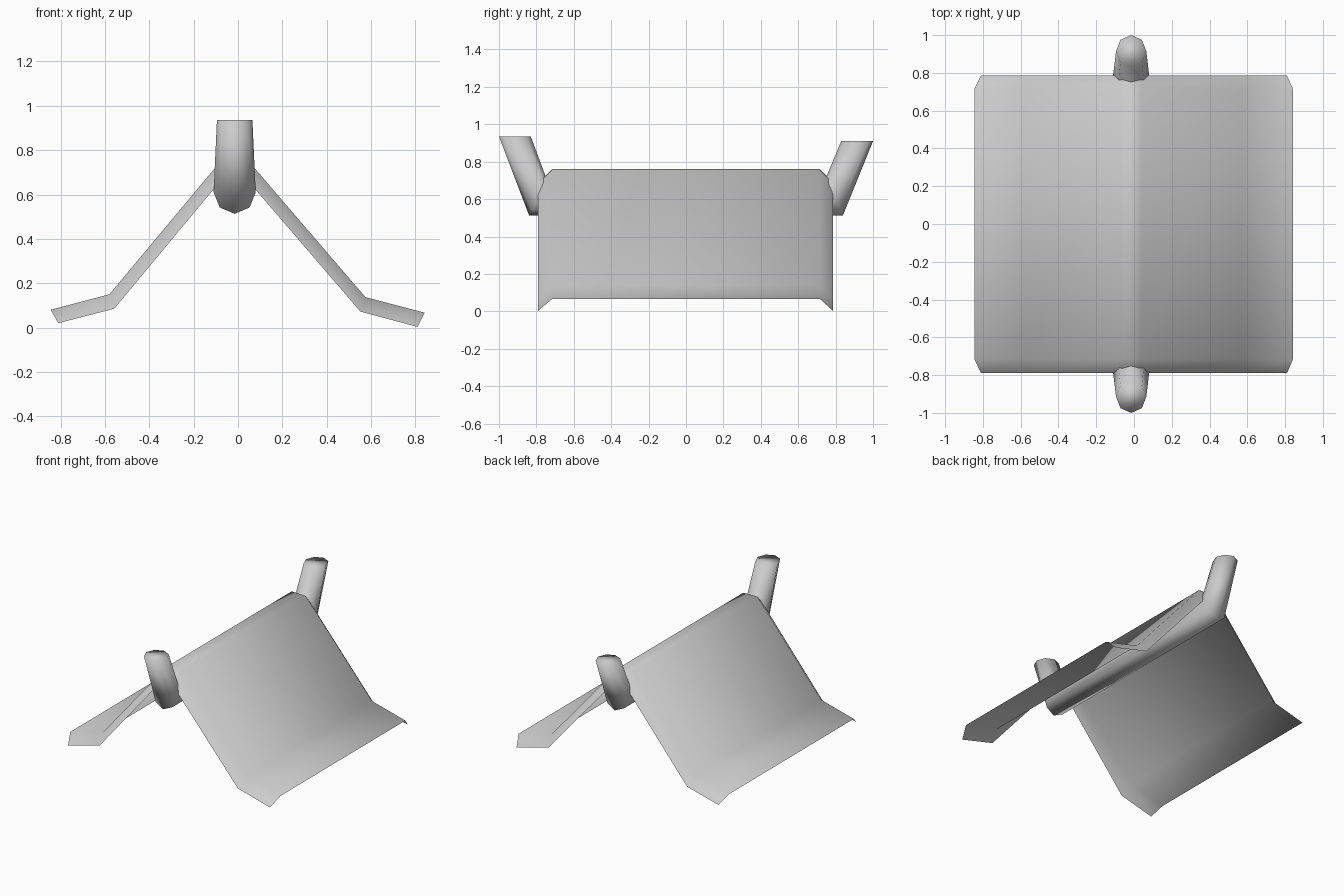
import bpy, bmesh, math
from mathutils import Vector

cube = bpy.data.objects.get("Cube")
if cube:
    bpy.data.objects.remove(cube)

grey = bpy.data.materials.new("light_grey")
grey.use_nodes = True
colour = (0.6, 0.6, 0.6, 1)
grey.diffuse_color = colour
grey.node_tree.nodes["Principled BSDF"].inputs["Base Color"].default_value = colour


def loft(name, rings, closed):
    """Bridge successive rings of points into one smooth surface."""
    bm = bmesh.new()
    rows = [[bm.verts.new(p) for p in ring] for ring in rings]
    count = len(rows[0])
    for a, b in zip(rows, rows[1:]):
        for i in range(count if closed else count - 1):
            j = (i + 1) % count
            bm.faces.new((a[i], a[j], b[j], b[i]))
    if closed:
        bm.faces.new(rows[0])
        bm.faces.new(rows[-1])
        bmesh.ops.recalc_face_normals(bm, faces=bm.faces)
    for face in bm.faces:
        face.smooth = True
    mesh = bpy.data.meshes.new(name)
    bm.to_mesh(mesh)
    bm.free()
    mesh.materials.append(grey)
    obj = bpy.data.objects.new(name, mesh)
    bpy.context.collection.objects.link(obj)
    return obj


# Roof sheet: flared eaves, flat crest, gable ends folded inwards
outer = [(-0.845, 0.08), (-0.58, 0.15), (-0.07, 0.76),
         (0.042, 0.757), (0.575, 0.137), (0.842, 0.067)]
inner = [(-0.81, 0.02), (-0.558, 0.085), (-0.055, 0.69),
         (0.025, 0.685), (0.552, 0.072), (0.81, 0.003)]
sections = [(-0.79, inner), (-0.715, outer), (0.715, outer), (0.785, inner)]
loft("roof_sheet", [[(x, y, z) for x, z in prof] for y, prof in sections], False)

# Ridge beam: octagonal tube with both ends bent up into horns
# Each ring: centre y, centre z, half axis (y, z) towards the outside, half width
horn = [(-0.915, 0.935, -0.085, 0, 0.08), (-0.792, 0.61, -0.047, -0.097, 0.095)]
back = [(0.792, 0.61, 0.047, -0.097, 0.095), (0.915, 0.91, 0.085, 0, 0.08)]


def octagon(y, z, ay, az, width):
    angles = [k * math.pi / 4 for k in range(8)]
    return [Vector((-0.015 + width * math.sin(t),
                    y + ay * math.cos(t), z + az * math.cos(t))) for t in angles]


loft("ridge_beam", [octagon(*ring) for ring in horn + back], True)
